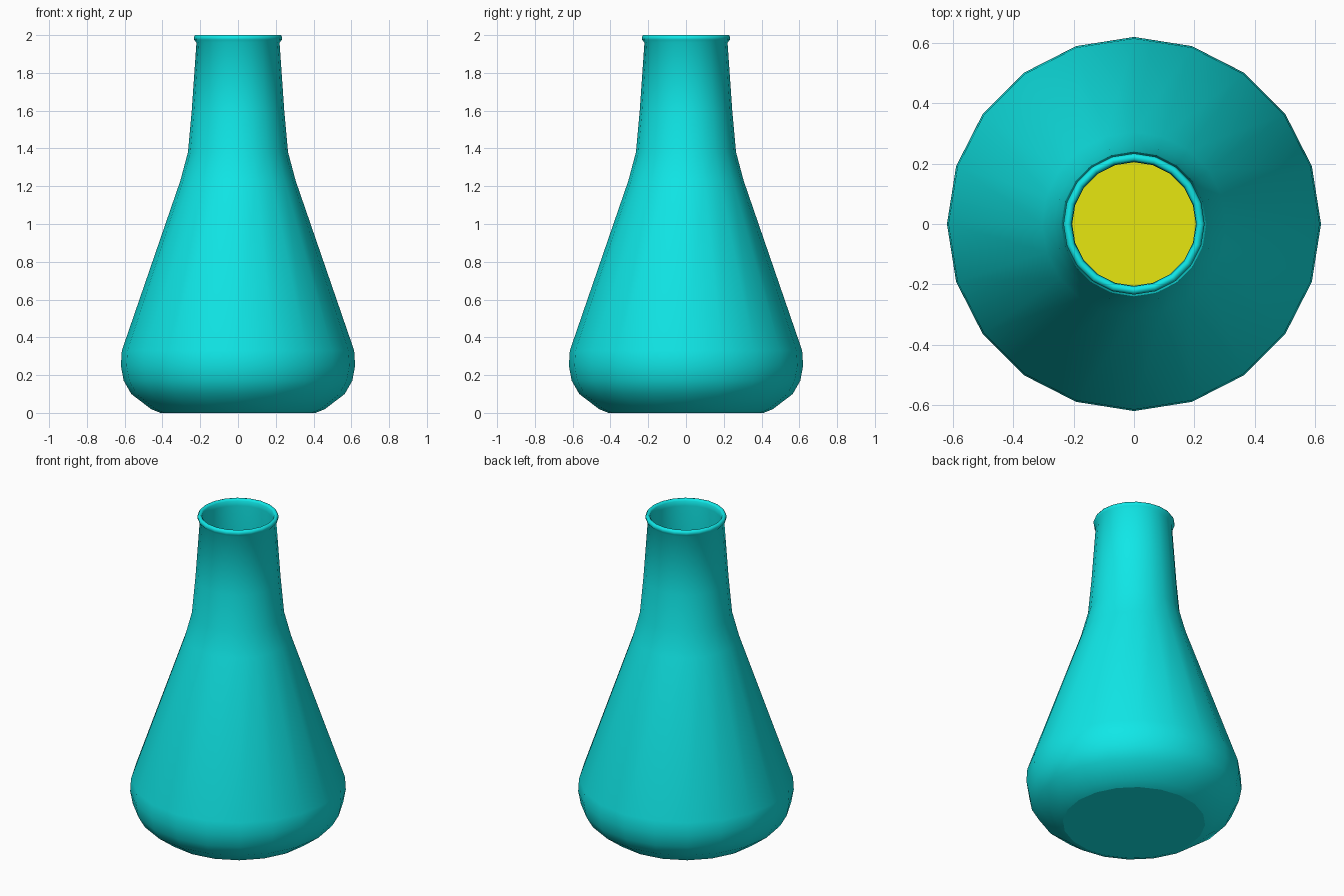
import bpy
import bmesh
from math import cos, sin, tau

cube = bpy.data.objects.get("Cube")
if cube:
    bpy.data.objects.remove(cube, do_unlink=True)

SIDES = 20
WALL = 0.015
LEVEL = 0.7


def make_material(name, color):
    mat = bpy.data.materials.new(name)
    mat.use_nodes = True
    mat.diffuse_color = color
    mat.node_tree.nodes["Principled BSDF"].inputs["Base Color"].default_value = color
    return mat


def lathe(name, profile, mat):
    """Turn a (radius, height) profile about z and cap both of its ends."""
    bm = bmesh.new()
    rings = [[bm.verts.new((r * cos(tau * i / SIDES), r * sin(tau * i / SIDES), z))
              for i in range(SIDES)] for r, z in profile]
    for low, high in zip(rings, rings[1:]):
        for i in range(SIDES):
            j = (i + 1) % SIDES
            bm.faces.new((low[i], low[j], high[j], high[i])).smooth = True
    # flat caps with a crisp edge
    for cap in (bm.faces.new(rings[0][::-1]), bm.faces.new(rings[-1])):
        for edge in cap.edges:
            edge.smooth = False
    mesh = bpy.data.meshes.new(name)
    bm.to_mesh(mesh)
    bm.free()
    mesh.materials.append(mat)
    obj = bpy.data.objects.new(name, mesh)
    bpy.context.collection.objects.link(obj)
    return obj


glass = make_material("teal glass", (0.005, 0.8, 0.8, 1))
yellow = make_material("yellow liquid", (0.8, 0.8, 0.005, 1))

# Flask: outer body, rolled rim, then the inner wall back down to the floor
body = [(0.41, 0), (0.46, 0.02), (0.565, 0.1), (0.605, 0.17), (0.62, 0.25),
        (0.615, 0.33), (0.305, 1.23), (0.265, 1.38), (0.245, 1.6), (0.22, 1.96)]
rim = [(0.232, 1.975), (0.234, 1.988), (0.227, 2.0), (0.214, 2.0), (0.207, 1.99)]
inner = [(r - WALL, max(z, WALL)) for r, z in body[2:]]
floor = [(0.44, 0.035), (0.4, WALL)]
lathe("flask", body + rim + inner[::-1] + floor, glass)

# Liquid: fills the inside up to a level surface
gap = 0.004
slope = (0.615 - 0.305) / (1.23 - 0.33)
surface = (0.615 - WALL - gap - slope * (LEVEL - 0.33), LEVEL)
fill = [(r - gap, z + gap) for r, z in floor[::-1] + inner if z < LEVEL]
lathe("liquid", fill + [surface], yellow)
